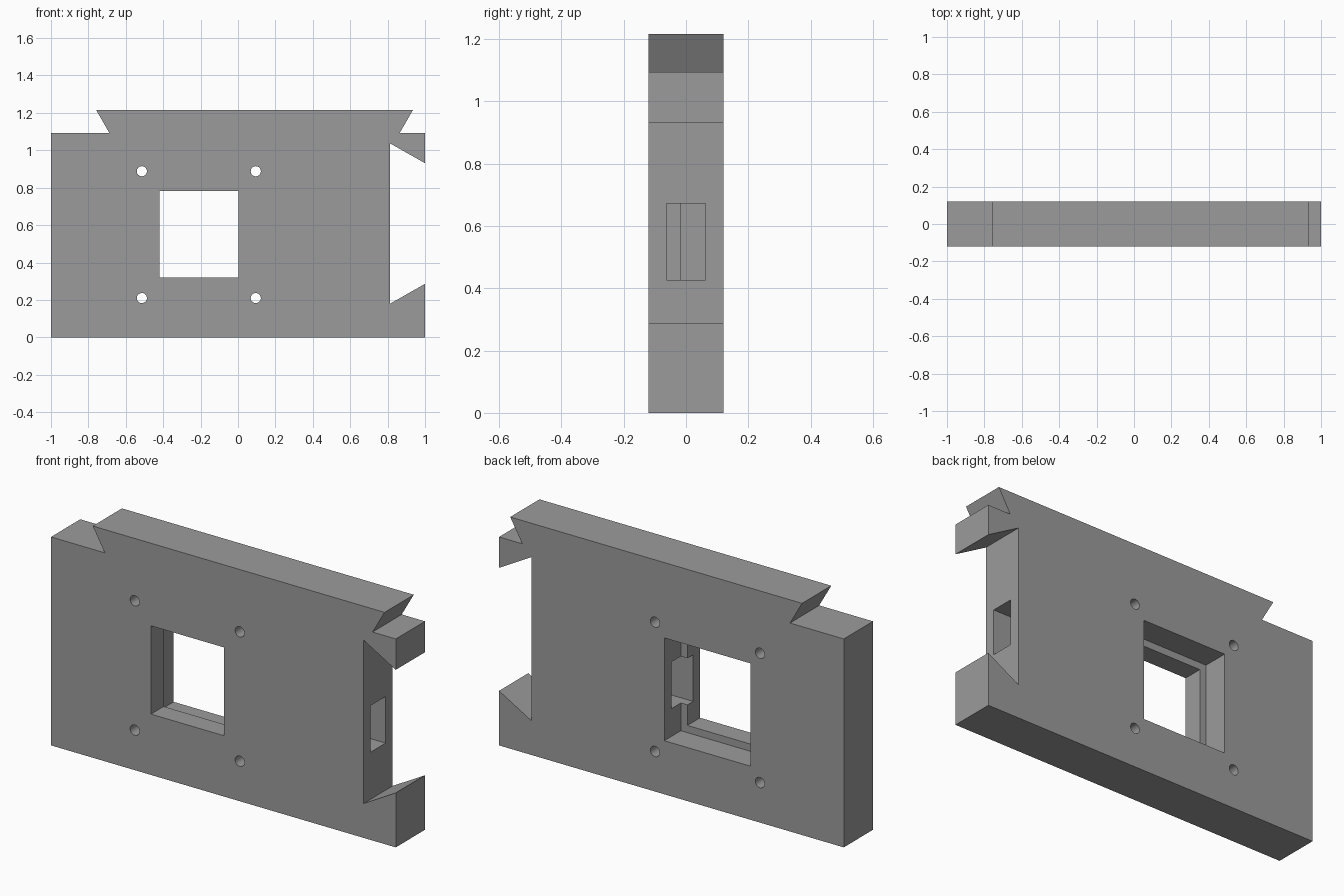
import bpy, bmesh, math

if "Cube" in bpy.data.objects:
    bpy.data.objects.remove(bpy.data.objects["Cube"])

HALF = 0.121  # half thickness of the plate

grey = bpy.data.materials.new("mid grey")
grey.diffuse_color = (0.33, 0.33, 0.33, 1)
grey.use_nodes = True
grey.node_tree.nodes["Principled BSDF"].inputs["Base Color"].default_value = grey.diffuse_color


def finish(name, bm):
    bmesh.ops.recalc_face_normals(bm, faces=bm.faces)
    mesh = bpy.data.meshes.new(name)
    bm.to_mesh(mesh)
    bm.free()
    mesh.materials.append(grey)
    ob = bpy.data.objects.new(name, mesh)
    bpy.context.collection.objects.link(ob)
    return ob


def prism(name, outline, y0, y1):
    """Extrude an x-z outline from y0 to y1."""
    bm = bmesh.new()
    face = bm.faces.new([bm.verts.new((x, y0, z)) for x, z in outline])
    ext = bmesh.ops.extrude_face_region(bm, geom=[face])
    verts = [v for v in ext["geom"] if isinstance(v, bmesh.types.BMVert)]
    bmesh.ops.translate(bm, verts=verts, vec=(0, y1 - y0, 0))
    return finish(name, bm)


def box(name, x0, x1, y0, y1, z0, z1):
    return prism(name, [(x0, z0), (x1, z0), (x1, z1), (x0, z1)], y0, y1)


# Plate with dovetail tongue on top and dovetail socket on the right
plate = prism("dovetail_plate", [
    (-1, 0), (1, 0), (1, 0.286), (0.813, 0.18), (0.813, 1.037), (1, 0.931),
    (1, 1.093), (0.865, 1.093), (0.935, 1.215), (-0.758, 1.215),
    (-0.688, 1.093), (-1, 1.093)], -HALF, HALF)

# Stepped window, wider at the back
cutters = [
    box("window_cutter", -0.42, 0.003, -0.3, 0.3, 0.319, 0.782),
    box("window_recess_cutter", -0.458, 0.041, -0.016, 0.3, 0.281, 0.82),
    # Cable slot from the window to the socket
    box("side_slot_cutter", -0.1, 0.9, -0.063, 0.062, 0.427, 0.671),
]

# Four screw holes around the window
for x in (-0.514, 0.095):
    for z in (0.21, 0.888):
        ring = [(x + 0.027 * math.cos(a), z + 0.027 * math.sin(a))
                for a in (i * math.tau / 32 for i in range(32))]
        cutters.append(prism("screw_hole_cutter", ring, -0.3, 0.3))

# Apply the cuts, then discard the cutters
bpy.context.view_layer.objects.active = plate
plate.select_set(True)
for c in cutters:
    c.hide_render = True
    mod = plate.modifiers.new(c.name, 'BOOLEAN')
    mod.operation = 'DIFFERENCE'
    mod.solver = 'EXACT'
    mod.object = c
    bpy.ops.object.modifier_apply(modifier=mod.name)
for c in cutters:
    bpy.data.objects.remove(c, do_unlink=True)

bpy.ops.object.shade_smooth_by_angle(angle=math.radians(30))
